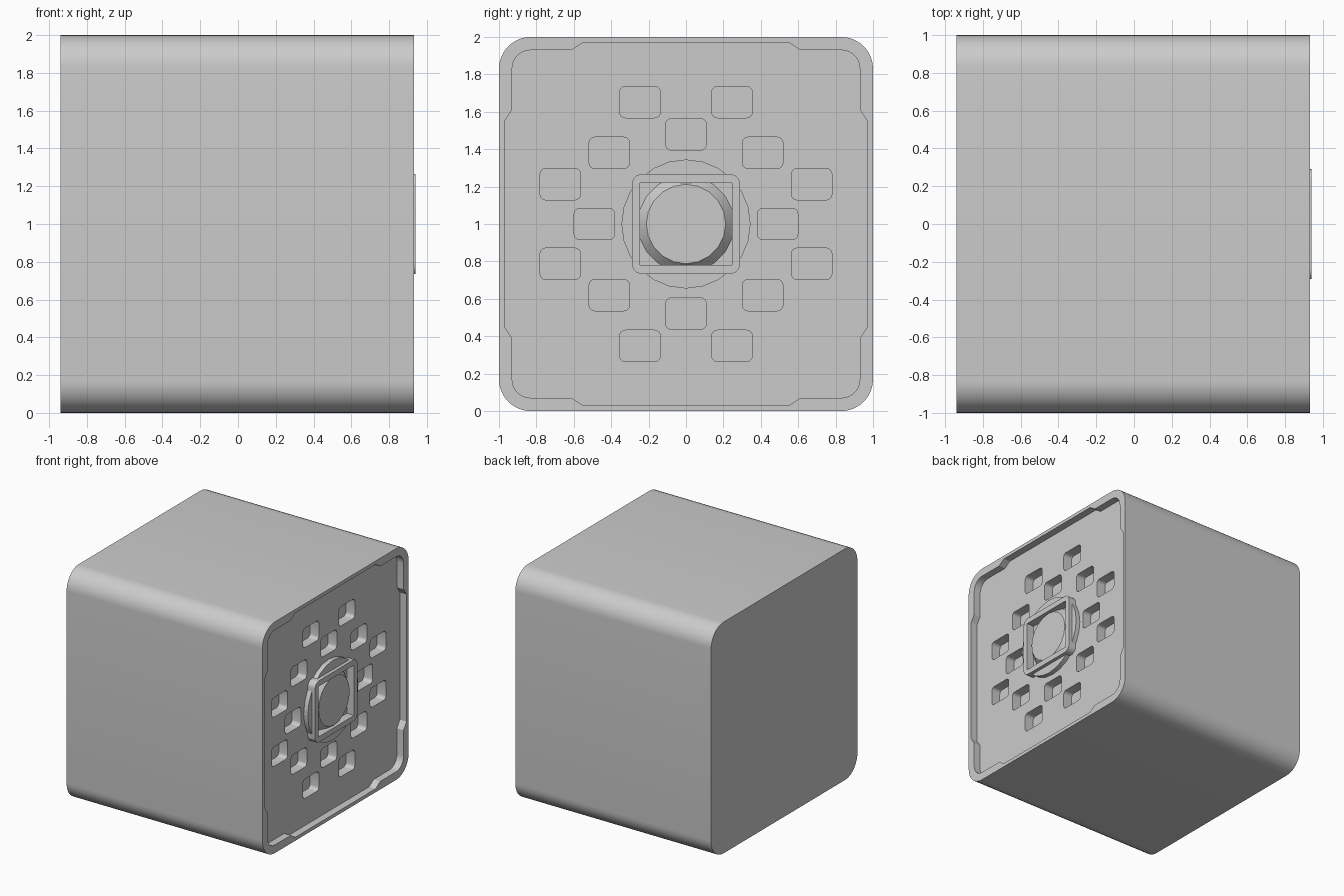
import bpy
import bmesh
import math

cube = bpy.data.objects.get("Cube")
if cube:
    bpy.data.objects.remove(cube, do_unlink=True)

grey = bpy.data.materials.new("light grey")
grey.use_nodes = True
COLOUR = (0.6, 0.6, 0.6, 1)
grey.diffuse_color = COLOUR
grey.node_tree.nodes["Principled BSDF"].inputs["Base Color"].default_value = COLOUR

CENTRE_Z = 1.0
PANEL_X = 0.87
FACE_X = 0.933


def arc(cy, cz, radius, start, steps):
    """Quarter-circle points in the y-z plane."""
    angles = [start + math.pi / 2 * i / steps for i in range(steps + 1)]
    return [(cy + radius * math.cos(a), cz + radius * math.sin(a)) for a in angles]


def rounded(hy, hz, radius, steps=6):
    """Rounded rectangle outline, counter-clockwise."""
    if radius == 0:
        return [(hy, hz), (-hy, hz), (-hy, -hz), (hy, -hz)]
    points = []
    for i, (sy, sz) in enumerate([(1, 1), (-1, 1), (-1, -1), (1, -1)]):
        points += arc(sy * (hy - radius), sz * (hz - radius), radius, i * math.pi / 2, steps)
    return points


def circle(radius, sides):
    return [(radius * math.cos(2 * math.pi * i / sides),
             radius * math.sin(2 * math.pi * i / sides)) for i in range(sides)]


def loft(name, x0, x1, outline, end_scale=1.0, offsets=((0, 0),)):
    """Extrude an outline along x, once at every offset."""
    bm = bmesh.new()
    n = len(outline)
    for oy, oz in offsets:
        rings = [[bm.verts.new((x, oy + y * s, oz + z * s + CENTRE_Z)) for y, z in outline]
                 for x, s in ((x0, 1.0), (x1, end_scale))]
        bm.faces.new(rings[0][::-1])
        bm.faces.new(rings[1])
        for i in range(n):
            j = (i + 1) % n
            bm.faces.new((rings[0][i], rings[0][j], rings[1][j], rings[1][i]))
    bmesh.ops.recalc_face_normals(bm, faces=bm.faces)
    mesh = bpy.data.meshes.new(name)
    bm.to_mesh(mesh)
    bm.free()
    mesh.materials.append(grey)
    obj = bpy.data.objects.new(name, mesh)
    bpy.context.collection.objects.link(obj)
    return obj


def select(obj):
    bpy.ops.object.select_all(action="DESELECT")
    obj.select_set(True)
    bpy.context.view_layer.objects.active = obj


def cut(obj, cutter):
    """Subtract the cutter and remove it."""
    cutter.hide_render = True
    select(obj)
    mod = obj.modifiers.new("cut", "BOOLEAN")
    mod.operation = "DIFFERENCE"
    mod.solver = "EXACT"
    mod.object = cutter
    bpy.ops.object.modifier_apply(modifier=mod.name)
    bpy.data.objects.remove(cutter, do_unlink=True)


# Body block with rounded long edges
body = loft("body", -0.94, FACE_X, rounded(1.0, 1.0, 0.17, 10))

# Recessed panel: narrower at the corners, wider along the middle of each side
recess = []
for quarter in range(4):
    a = quarter * math.pi / 2
    side = [(0.97, -0.55), (0.97, 0.55), (0.93, 0.61)] + arc(0.83, 0.83, 0.10, 0, 6) + [(0.61, 0.93)]
    recess += [(y * math.cos(a) - z * math.sin(a), y * math.sin(a) + z * math.cos(a))
               for y, z in side]
cut(body, loft("panel_cutter", PANEL_X, 1.1, recess))

# Ring of small rounded pockets
pockets = {(sy * y, sz * z) for y, z in ((0.246, 0.652), (0.41, 0.38), (0.672, 0.213),
                                        (0, 0.479), (0.49, 0))
           for sy in (1, -1) for sz in (1, -1)}
cut(body, loft("pocket_cutter", PANEL_X - 0.085, 0.9, rounded(0.108, 0.084, 0.03, 4),
               offsets=sorted(pockets)))

# Raised round collar and square frame with a square opening
collar = loft("round_collar", PANEL_X - 0.01, 0.91, circle(0.345, 24))
frame = loft("square_frame", PANEL_X - 0.01, 0.94, rounded(0.29, 0.266, 0.055))
for part in (collar, frame):
    cut(part, loft("opening_cutter", 0.8, 1.1, rounded(0.245, 0.218, 0)))

# Tapered button inside the frame
button = loft("tapered_button", PANEL_X - 0.005, 0.92, circle(0.262, 20), end_scale=0.81)

for part in (body, collar, frame, button):
    select(part)
    bpy.ops.object.shade_smooth_by_angle(angle=math.radians(30))
